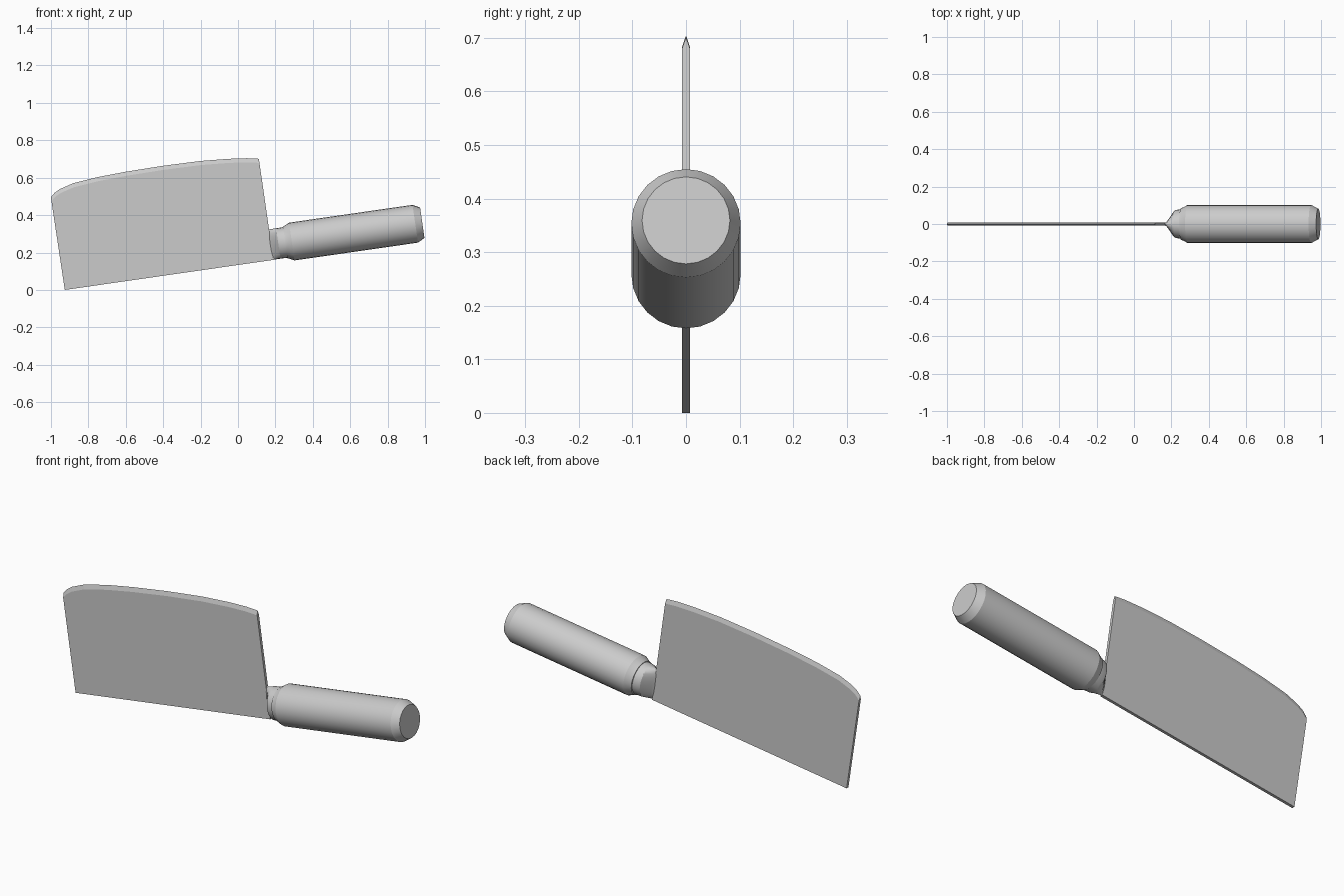
import bpy, bmesh, math

cube = bpy.data.objects.get("Cube")
if cube:
    bpy.data.objects.remove(cube, do_unlink=True)

TILT = math.radians(-8.2)
ORIGIN = (-0.926, 0, 0)      # heel corner of the blade's lower edge
AXIS_Z = 0.083               # handle axis height above the lower edge
SIDES = 24

steel = bpy.data.materials.new("plain grey")
steel.use_nodes = True
GREY = (0.6, 0.6, 0.6, 1)
steel.diffuse_color = GREY
steel.node_tree.nodes["Principled BSDF"].inputs["Base Color"].default_value = GREY


def loft(name, rings, smooth_angle):
    """Skin a row of equal-length closed rings and cap both ends."""
    bm = bmesh.new()
    loops = [[bm.verts.new(p) for p in ring] for ring in rings]
    n = len(loops[0])
    for a, b in zip(loops, loops[1:]):
        for i in range(n):
            j = (i + 1) % n
            bm.faces.new((a[i], a[j], b[j], b[i]))
    bm.faces.new(loops[0])
    bm.faces.new(loops[-1])
    bmesh.ops.recalc_face_normals(bm, faces=bm.faces)
    mesh = bpy.data.meshes.new(name)
    bm.to_mesh(mesh)
    bm.free()
    mesh.materials.append(steel)
    obj = bpy.data.objects.new(name, mesh)
    bpy.context.collection.objects.link(obj)
    obj.location = ORIGIN
    obj.rotation_euler.y = TILT
    bpy.ops.object.select_all(action="DESELECT")
    obj.select_set(True)
    bpy.context.view_layer.objects.active = obj
    if smooth_angle:
        bpy.ops.object.shade_smooth_by_angle(angle=math.radians(smooth_angle))
    return obj


def ellipse(x, ry, rz):
    steps = [2 * math.pi * i / SIDES for i in range(SIDES)]
    return [(x, ry * math.cos(t), AXIS_Z + rz * math.sin(t)) for t in steps]


# Blade: slab with a curved upper edge ground to a point
HALF = 0.0075
spine = [(-0.003, 0.501), (0.02, 0.522), (0.052, 0.538), (0.125, 0.558),
         (0.259, 0.572), (0.411, 0.579), (0.614, 0.582), (0.816, 0.579),
         (0.966, 0.569), (1.065, 0.558), (1.127, 0.546)]


def blade_section(x, top):
    foot = max(0, -x)
    low = top - 0.022
    return [(x + foot, -HALF, 0), (x, -HALF, low), (x, 0, top),
            (x, HALF, low), (x + foot, HALF, 0)]


loft("blade", [blade_section(x, z) for x, z in spine], 0)

# Ferrule: flat against the blade, opening out to a round collar
loft("ferrule", [ellipse(*r) for r in (
    (1.122, 0.0075, 0.082), (1.132, 0.018, 0.082), (1.165, 0.07, 0.082),
    (1.175, 0.075, 0.082), (1.21, 0.08, 0.083))], 25)

# Handle: round grip with chamfered ends
grip = [(1.203, 0.086), (1.215, 0.09), (1.238, 0.102), (1.905, 0.102), (1.943, 0.082)]
loft("handle", [ellipse(x, r, r) for x, r in grip], 25)
